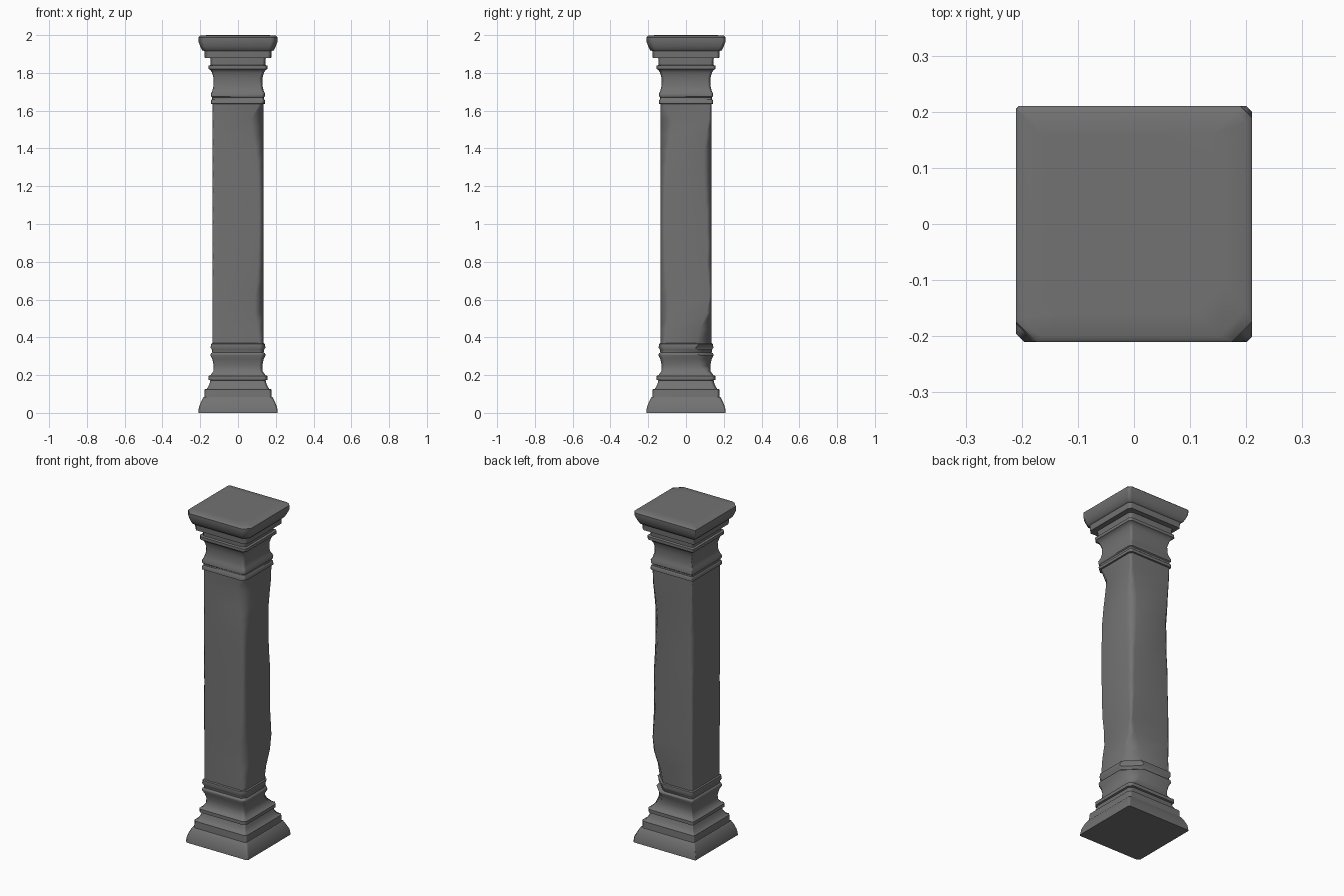
import bpy, bmesh, math, random

random.seed(4)
cube = bpy.data.objects.get("Cube")
if cube:
    bpy.data.objects.remove(cube, do_unlink=True)

# Dark worn stone
stone = bpy.data.materials.new("dark_grey_stone")
stone.use_nodes = True
grey = (0.17, 0.17, 0.17, 1)
stone.diffuse_color = grey
bsdf = stone.node_tree.nodes["Principled BSDF"]
bsdf.inputs["Base Color"].default_value = grey
bsdf.inputs["Roughness"].default_value = 0.9

# Wear of each vertical edge: corner signs -> (height, chip size) points
WEAR = {
    (1, 1): [(0, .01), (.2, .02), (.27, .07), (.38, .09), (.48, .05), (.58, .01),
             (.75, .025), (1.0, .025), (1.25, .05), (1.4, .035), (1.6, .01), (2, .02)],
    (-1, 1): [(0, .005), (.4, .01), (.9, .015), (1.25, .03), (1.6, .005), (2, .005)],
    (-1, -1): [(0, .015), (.3, .01), (1.0, .008), (1.7, .005), (1.9, .02), (2, .035)],
    (1, -1): [(0, .01), (.25, .02), (.4, .03), (.55, .055), (.8, .03), (1.1, .025),
              (1.35, .04), (1.58, .065), (1.65, .015), (1.9, .02), (2, .045)],
}


def chip(corner, z):
    """Chip size at a height, with a little roughness."""
    points = WEAR[corner]
    for (z0, a), (z1, b) in zip(points, points[1:]):
        if z <= z1:
            size = a + (b - a) * (z - z0) / (z1 - z0)
            break
    else:
        size = points[-1][1]
    return max(.004, size * random.uniform(.85, 1.15))


def square_lathe(name, profile):
    """Stack chipped square rings from (height, half width) points."""
    bm = bmesh.new()
    rings = []
    for z, w in profile:
        ring = []
        for i, corner in enumerate(WEAR):
            sx, sy = corner
            c = chip(corner, z)
            along_x = bm.verts.new((sx * (w - c), sy * w, z))
            along_y = bm.verts.new((sx * w, sy * (w - c), z))
            ring += [along_y, along_x] if i % 2 == 0 else [along_x, along_y]
        rings.append(ring)
    for low, high in zip(rings, rings[1:]):
        for i in range(8):
            j = (i + 1) % 8
            bm.faces.new((low[i], low[j], high[j], high[i]))
    bm.faces.new(rings[0][::-1])
    bm.faces.new(rings[-1])
    bmesh.ops.recalc_face_normals(bm, faces=bm.faces)
    mesh = bpy.data.meshes.new(name)
    bm.to_mesh(mesh)
    bm.free()
    mesh.materials.append(stone)
    obj = bpy.data.objects.new(name, mesh)
    bpy.context.collection.objects.link(obj)
    bpy.ops.object.select_all(action='DESELECT')
    obj.select_set(True)
    bpy.context.view_layer.objects.active = obj
    bpy.ops.object.shade_smooth_by_angle(angle=math.radians(50))
    soften = obj.modifiers.new("soften", 'WEIGHTED_NORMAL')
    soften.keep_sharp = True
    return obj


# Moulded base
square_lathe("base", [
    (0, .21), (.03, .207), (.06, .195), (.083, .183), (.085, .178), (.125, .176),
    (.127, .165), (.15, .152), (.172, .146), (.175, .156), (.195, .156), (.2, .145),
    (.22, .131), (.25, .129), (.285, .136), (.305, .146), (.315, .143), (.32, .136),
    (.335, .138), (.345, .145), (.365, .143), (.37, .135)])

# Worn square shaft
steps = 15
square_lathe("shaft", [(.36 + 1.28 * i / steps, .136) for i in range(steps + 1)])

# Moulded capital
square_lathe("capital", [
    (1.635, .136), (1.637, .144), (1.655, .143), (1.66, .137), (1.67, .137),
    (1.675, .143), (1.69, .143), (1.705, .136), (1.73, .13), (1.77, .129),
    (1.8, .137), (1.815, .145), (1.82, .156), (1.838, .156), (1.842, .145),
    (1.878, .147), (1.88, .176), (1.915, .178), (1.92, .19), (1.94, .2),
    (1.965, .209), (1.988, .21), (1.997, .2), (2, .16)])
